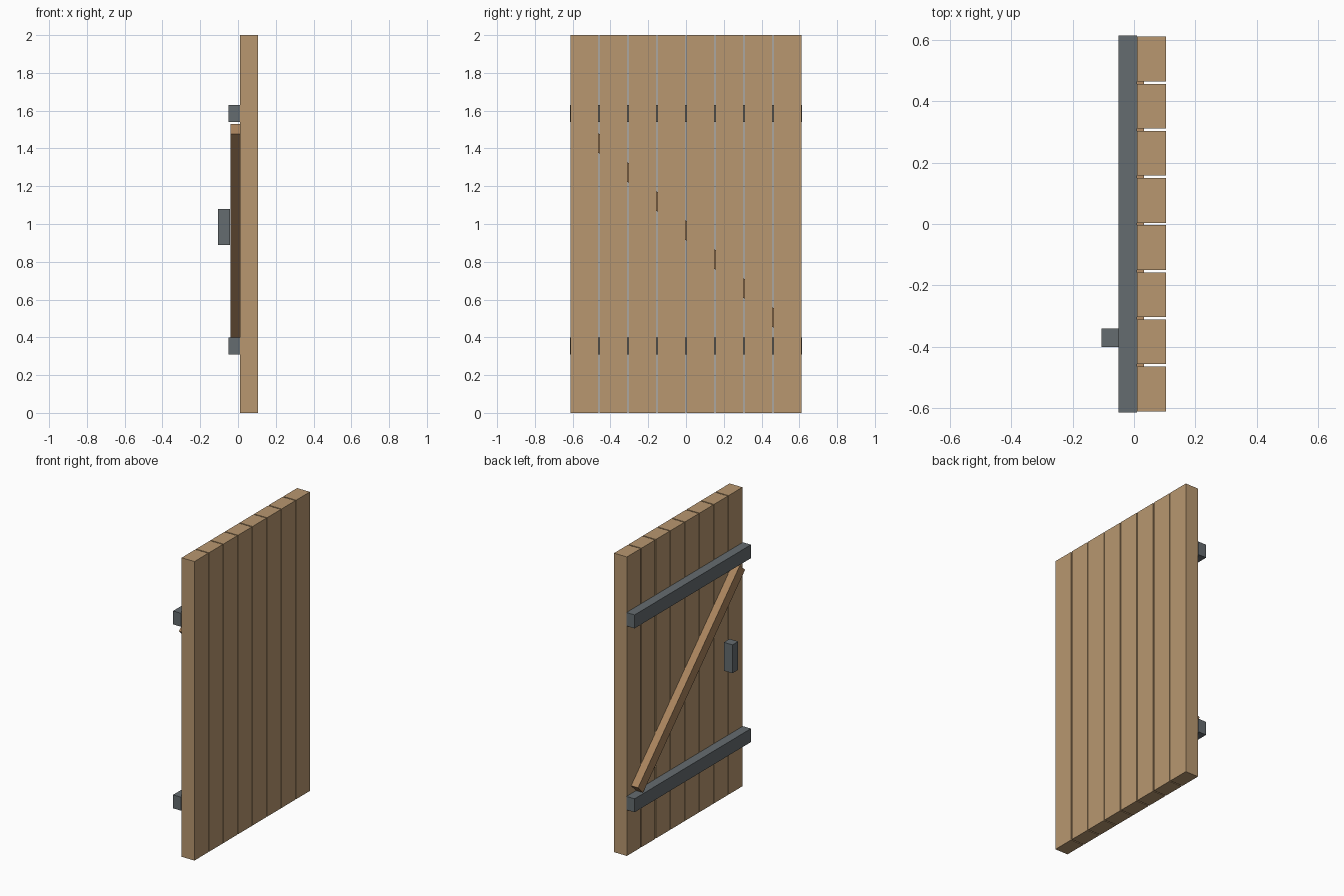
import bpy
import math

if "Cube" in bpy.data.objects:
    bpy.data.objects.remove(bpy.data.objects["Cube"])


def material(name, color):
    m = bpy.data.materials.new(name)
    m.diffuse_color = (*color, 1.0)
    m.use_nodes = True
    m.node_tree.nodes["Principled BSDF"].inputs["Base Color"].default_value = m.diffuse_color
    return m


wood = material("plank_wood", (0.48, 0.31, 0.16))
brace_wood = material("brace_wood", (0.40, 0.23, 0.11))
iron = material("iron", (0.13, 0.15, 0.16))


def box(name, lo, hi, mat, tilt=0.0):
    """Box between two corners, optionally tilted about the x axis."""
    centre = [(a + b) / 2 for a, b in zip(lo, hi)]
    bpy.ops.mesh.primitive_cube_add(size=1, location=centre)
    ob = bpy.context.object
    ob.name = name
    ob.scale = [b - a for a, b in zip(lo, hi)]
    bpy.ops.object.transform_apply(location=False, rotation=False, scale=True)
    ob.rotation_euler.x = tilt
    ob.data.materials.append(mat)
    return ob


# Eight upright planks with narrow gaps
COUNT, PITCH, WIDTH = 8, 0.1535, 0.146
for i in range(COUNT):
    y = (i - (COUNT - 1) / 2) * PITCH
    box(f"plank_{i + 1}", (0.01, y - WIDTH / 2, 0), (0.105, y + WIDTH / 2, 2), wood)

# Two iron cross bars
for name, z in (("lower_bar", 0.355), ("upper_bar", 1.585)):
    box(name, (-0.05, -0.615, z - 0.045), (0.01, 0.615, z + 0.045), iron)

# Diagonal brace, let into the planks
box("diagonal_brace", (-0.041, -0.037, 0.965 - 0.762),
    (0.032, 0.037, 0.965 + 0.762), brace_wood, math.radians(45))

# Handle block
box("handle", (-0.106, -0.4, 0.89), (-0.042, -0.34, 1.08), iron)
